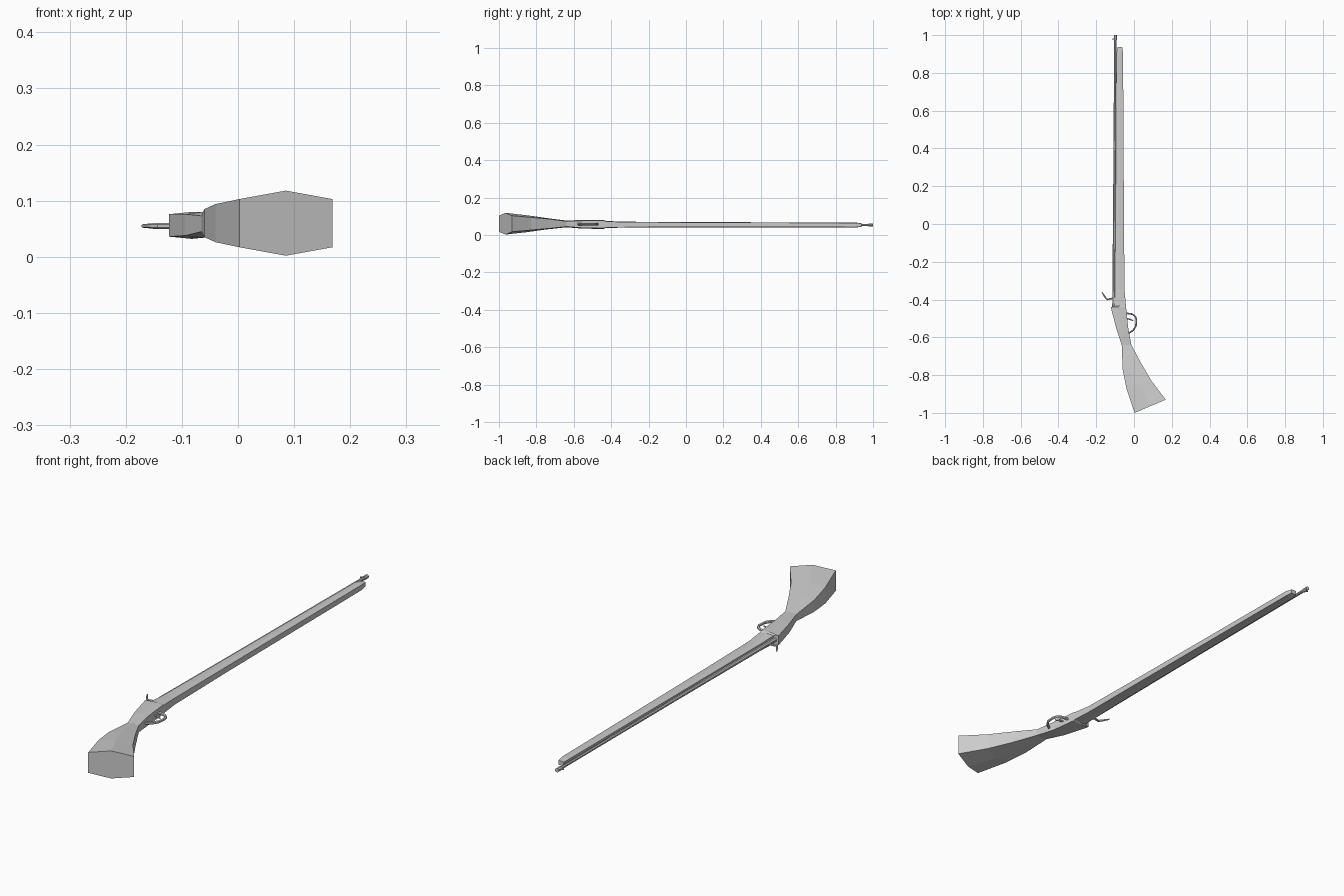
import bpy, bmesh, math
from mathutils import Vector


def loft(name, rings):
    # Skin a closed solid through equally sized rings of points
    bm = bmesh.new()
    loops = [[bm.verts.new(p) for p in ring] for ring in rings]
    n = len(rings[0])
    for a, b in zip(loops, loops[1:]):
        for i in range(n):
            j = (i + 1) % n
            bm.faces.new((a[i], a[j], b[j], b[i]))
    bm.faces.new(loops[0][::-1])
    bm.faces.new(loops[-1])
    bmesh.ops.recalc_face_normals(bm, faces=bm.faces)
    me = bpy.data.meshes.new(name)
    bm.to_mesh(me)
    bm.free()
    ob = bpy.data.objects.new(name, me)
    bpy.context.collection.objects.link(ob)
    return ob


def tube(name, path, radii, sides=6, z_scale=1.0):
    # Tapered tube along a path lying in a mostly flat x-y plane
    pts = [Vector(p) for p in path]
    rings = []
    for i, p in enumerate(pts):
        t = (pts[min(i + 1, len(pts) - 1)] - pts[max(i - 1, 0)]).normalized()
        u = t.cross(Vector((0, 0, 1))).normalized()
        w = u.cross(t)
        r = radii[i]
        ang = [2 * math.pi * (k + 0.5) / sides for k in range(sides)]
        rings.append([p + u * r * math.cos(a) + w * r * z_scale * math.sin(a) for a in ang])
    return loft(name, rings)


def stock_ring(tx, ty, bx, by, edge, mid, zc):
    # Six-sided section, widest halfway between upper and lower edge
    mx, my = (tx + bx) / 2, (ty + by) / 2
    return [(tx, ty, zc + edge), (mx, my, zc + mid), (bx, by, zc + edge),
            (bx, by, zc - edge), (mx, my, zc - mid), (tx, ty, zc - edge)]


# Wooden stock from butt to fore-end tip
sections = [
    (0.003, -1.0, 0.168, -0.93, 0.043, 0.058, 0.060),
    (-0.040, -0.87, 0.092, -0.83, 0.034, 0.045, 0.060),
    (-0.060, -0.77, 0.034, -0.73, 0.025, 0.031, 0.060),
    (-0.065, -0.64, -0.014, -0.64, 0.014, 0.018, 0.059),
    (-0.093, -0.556, -0.030, -0.556, 0.019, 0.023, 0.057),
    (-0.123, -0.44, -0.042, -0.44, 0.020, 0.024, 0.056),
    (-0.103, -0.435, -0.043, -0.43, 0.017, 0.020, 0.056),
    (-0.101, -0.35, -0.050, -0.35, 0.014, 0.016, 0.055),
    (-0.098, 0.0, -0.053, 0.0, 0.012, 0.014, 0.055),
    (-0.092, 0.91, -0.058, 0.91, 0.011, 0.013, 0.053),
    (-0.087, 0.938, -0.063, 0.938, 0.008, 0.010, 0.053),
]
loft("stock", [stock_ring(*s) for s in sections])

# Barrel, muzzle ring and front sight
tube("barrel", [(-0.107, -0.44, 0.056), (-0.103, 0.2, 0.055), (-0.099, 1.0, 0.053)],
     [0.009, 0.0075, 0.0065], 8)
tube("muzzle_ring", [(-0.099, 0.975, 0.053), (-0.099, 1.0, 0.053)], [0.0085, 0.0085], 8)
tube("front_sight", [(-0.103, 0.98, 0.053), (-0.116, 0.978, 0.053)], [0.005, 0.003], 4)

# Bent hammer on top of the breech
tube("hammer", [(-0.108, -0.392, 0.055), (-0.143, -0.400, 0.055), (-0.151, -0.39, 0.055),
                (-0.170, -0.360, 0.055)], [0.005, 0.005, 0.005, 0.003])

# Trigger guard loop and trigger
tube("trigger_guard", [(-0.045, -0.472, 0.058), (-0.010, -0.477, 0.058), (0.008, -0.490, 0.058),
                       (0.013, -0.508, 0.058), (0.010, -0.540, 0.058), (-0.004, -0.562, 0.058),
                       (-0.034, -0.582, 0.058)], [0.005] * 7, 6, 1.3)
tube("trigger", [(-0.043, -0.500, 0.058), (-0.022, -0.504, 0.058), (-0.004, -0.512, 0.058)],
     [0.005, 0.004, 0.003])
